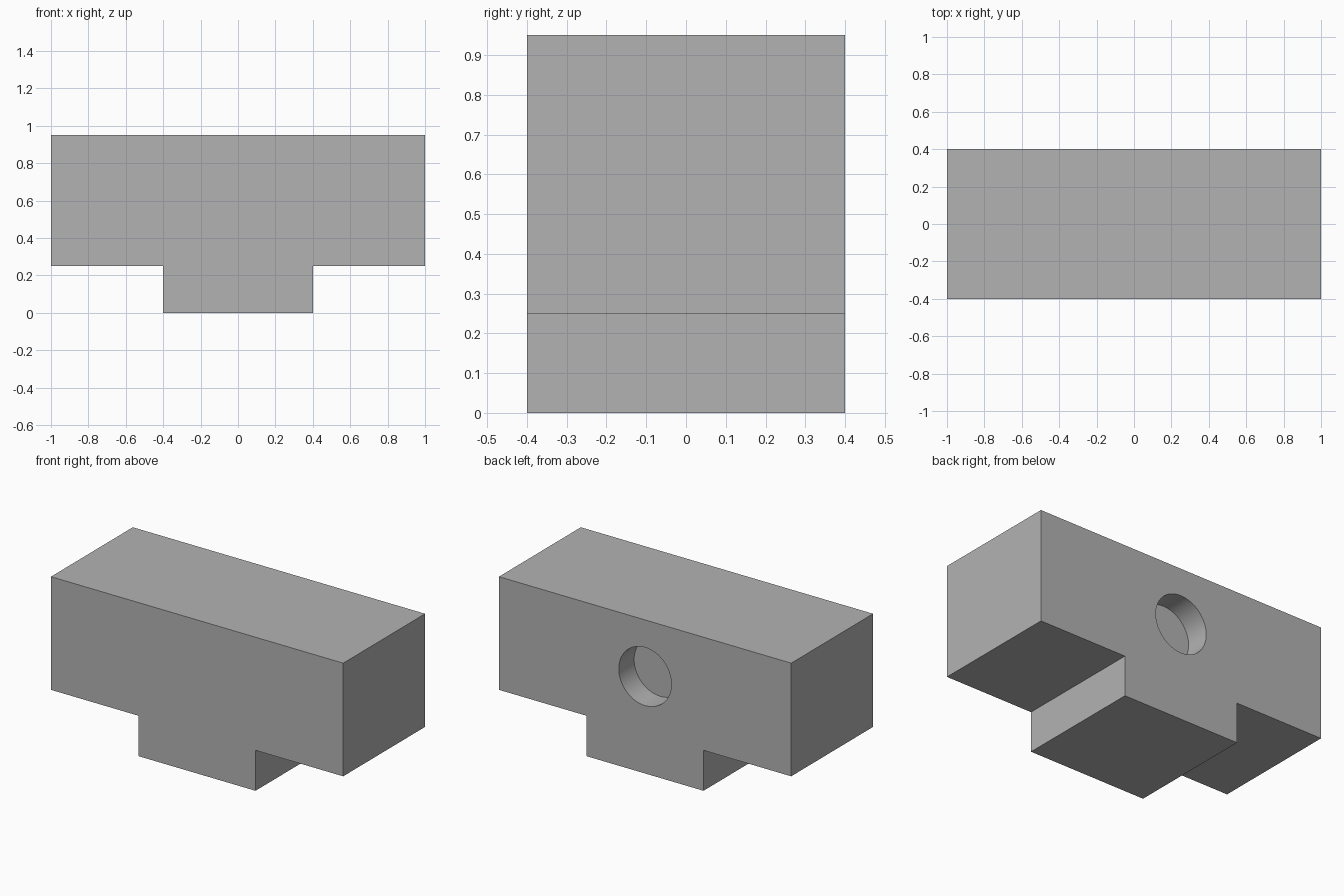
import bpy
import bmesh
from math import radians

WIDTH, DEPTH, HEIGHT = 2.0, 0.8, 0.95
STEM_WIDTH, STEM_HEIGHT = 0.8, 0.25
HOLE_RADIUS, HOLE_DEPTH = 0.18, 0.15

cube = bpy.data.objects.get("Cube")
if cube:
    bpy.data.objects.remove(cube, do_unlink=True)

# Plain grey material
GREY = (0.45, 0.45, 0.45, 1.0)
grey = bpy.data.materials.new("plain_grey")
grey.use_nodes = True
grey.diffuse_color = GREY
grey.node_tree.nodes["Principled BSDF"].inputs["Base Color"].default_value = GREY

# T-shaped block: half profile mirrored, then extruded front to back
half = [(STEM_WIDTH / 2, 0), (STEM_WIDTH / 2, STEM_HEIGHT),
        (WIDTH / 2, STEM_HEIGHT), (WIDTH / 2, HEIGHT)]
profile = half + [(-x, z) for x, z in reversed(half)]
bm = bmesh.new()
front = bm.faces.new([bm.verts.new((x, -DEPTH / 2, z)) for x, z in profile])
back = bmesh.ops.extrude_face_region(bm, geom=[front])["geom"]
bmesh.ops.translate(bm, vec=(0, DEPTH, 0),
                    verts=[v for v in back if isinstance(v, bmesh.types.BMVert)])
bmesh.ops.recalc_face_normals(bm, faces=bm.faces)
mesh = bpy.data.meshes.new("t_block")
bm.to_mesh(mesh)
bm.free()
mesh.materials.append(grey)
block = bpy.data.objects.new("t_block", mesh)
bpy.context.collection.objects.link(block)

# Blind round hole in the middle of the crossbar's back
bpy.ops.mesh.primitive_cylinder_add(
    vertices=64, radius=HOLE_RADIUS, depth=HOLE_DEPTH * 2,
    location=(0, DEPTH / 2, (STEM_HEIGHT + HEIGHT) / 2),
    rotation=(radians(90), 0, 0))
cutter = bpy.context.object
cutter.name = "hole_cutter"
cutter.hide_render = True
cutter.data.materials.append(grey)

bpy.ops.object.select_all(action="DESELECT")
block.select_set(True)
bpy.context.view_layer.objects.active = block
cut = block.modifiers.new("round_hole", "BOOLEAN")
cut.operation = "DIFFERENCE"
cut.solver = "EXACT"
cut.object = cutter
bpy.ops.object.modifier_apply(modifier=cut.name)
bpy.data.objects.remove(cutter, do_unlink=True)

# Smooth hole wall, sharp block edges
bpy.ops.object.shade_smooth_by_angle(angle=radians(30))
